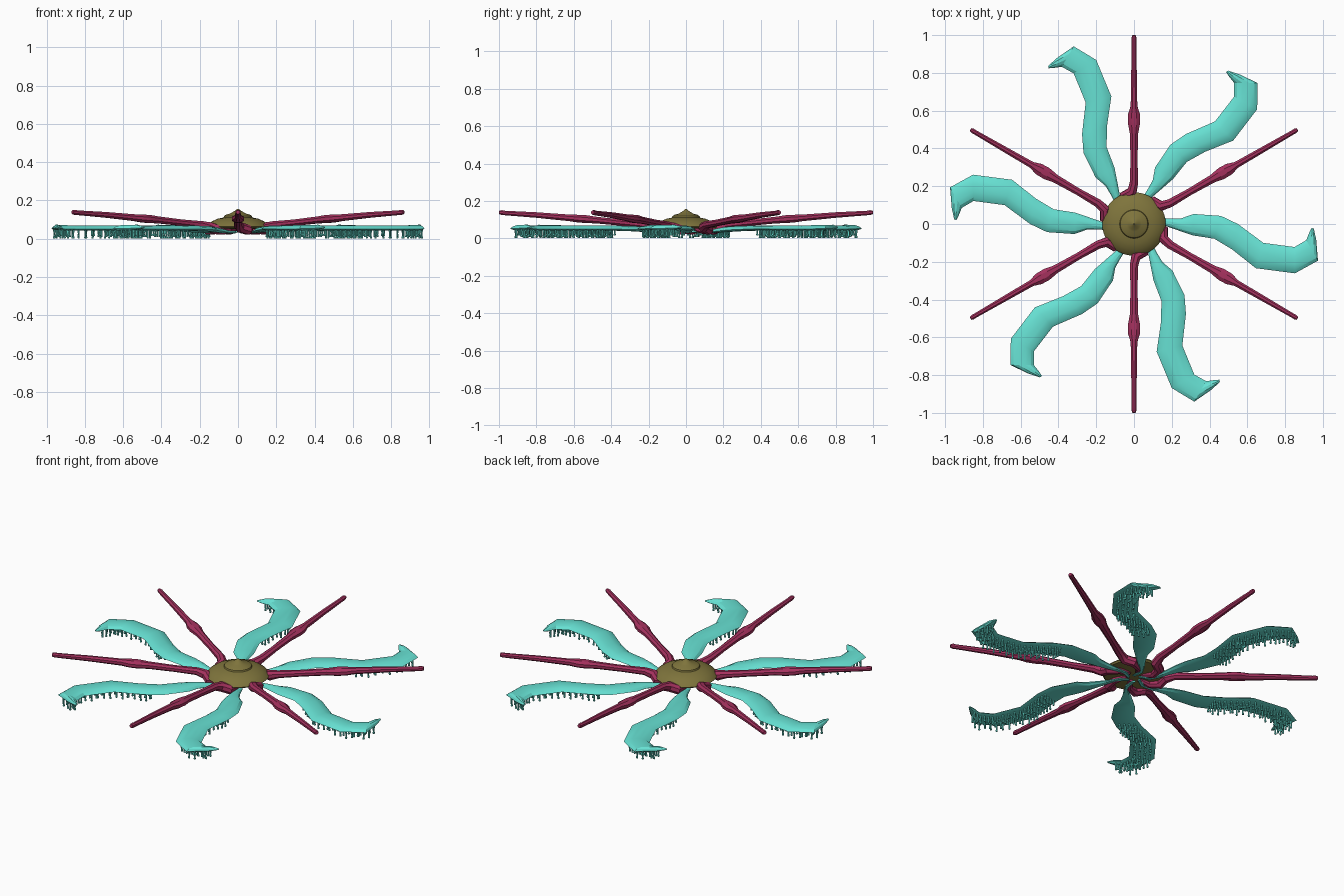
import bpy, bmesh, math
from mathutils import Vector

if "Cube" in bpy.data.objects:
    bpy.data.objects.remove(bpy.data.objects["Cube"])


def material(name, rgb):
    m = bpy.data.materials.new(name)
    m.diffuse_color = (*rgb, 1)
    m.use_nodes = True
    m.node_tree.nodes["Principled BSDF"].inputs["Base Color"].default_value = m.diffuse_color
    return m


TEAL = material("teal", (0.135, 0.75, 0.65))
CRIMSON = material("crimson", (0.37, 0.03, 0.11))
OLIVE = material("olive", (0.21, 0.175, 0.045))


def loft(bm, rings):
    """Skin a list of point rings and cap both ends."""
    vs = [[bm.verts.new(p) for p in ring] for ring in rings]
    n = len(vs[0])
    for a, b in zip(vs, vs[1:]):
        for i in range(n):
            j = (i + 1) % n
            bm.faces.new((a[i], a[j], b[j], b[i]))
    bm.faces.new(vs[0][::-1])
    bm.faces.new(vs[-1])


def circle(c, r, d, n=8, flat=1):
    """Ring of n points around c, facing direction d, squashed upwards by flat."""
    d = Vector(d).normalized()
    side = d.cross(Vector((0, 0, 1)))
    if side.length < 1e-4:
        side = Vector((1, 0, 0))
    side.normalize()
    up = side.cross(d) * flat
    return [Vector(c) + r * (math.cos(a) * side + math.sin(a) * up)
            for a in (2 * math.pi * (i + 0.5) / n for i in range(n))]


def tube(bm, path, n=8):
    """Tube through (x, y, z, radius, optional flatness) points."""
    pts = [Vector(p[:3]) for p in path]
    rings = []
    for i, p in enumerate(pts):
        d = Vector()
        if i:
            d += (p - pts[i - 1]).normalized()
        if i < len(pts) - 1:
            d += (pts[i + 1] - p).normalized()
        rings.append(circle(p, path[i][3], d, n, path[i][4] if len(path[i]) > 4 else 1))
    loft(bm, rings)


def finish(bm, name, mat, copies=1, start=0, smooth=None):
    """Turn a bmesh into objects repeated around the z axis."""
    bmesh.ops.recalc_face_normals(bm, faces=bm.faces)
    mesh = bpy.data.meshes.new(name)
    bm.to_mesh(mesh)
    bm.free()
    mesh.materials.append(mat)
    for k in range(copies):
        ob = bpy.data.objects.new(f"{name}_{k + 1}" if copies > 1 else name, mesh)
        ob.rotation_euler.z = start + k * 2 * math.pi / copies
        bpy.context.collection.objects.link(ob)
        if smooth and k == 0:
            bpy.context.view_layer.objects.active = ob
            ob.select_set(True)
            bpy.ops.object.shade_smooth_by_angle(angle=math.radians(smooth))
            ob.select_set(False)


# Domed cap with stepped crown and pointed tip
bm = bmesh.new()
profile = [(0.02, 0.052), (0.12, 0.052), (0.16, 0.056), (0.168, 0.064), (0.16, 0.074),
           (0.135, 0.092), (0.105, 0.105), (0.076, 0.111), (0.073, 0.119),
           (0.06, 0.127), (0.04, 0.132), (0.03, 0.138), (0.014, 0.148), (0.004, 0.156)]
loft(bm, [circle((0, 0, z), r, (0, 0, 1), 32) for r, z in profile])
finish(bm, "cap", OLIVE, smooth=25)

# Straight jointed legs, with a kinked inner section under the cap
bm = bmesh.new()
tube(bm, [(0.03, 0.03, 0.052, 0.012), (0.09, 0.06, 0.042, 0.019), (0.15, 0.052, 0.046, 0.027),
          (0.172, 0.01, 0.06, 0.028), (0.22, 0, 0.073, 0.024, 0.85), (0.34, 0, 0.084, 0.02, 0.9),
          (0.48, 0, 0.098, 0.024, 0.8), (0.535, 0, 0.103, 0.035, 0.65),
          (0.58, 0, 0.106, 0.034, 0.65), (0.625, 0, 0.11, 0.019), (0.80, 0, 0.125, 0.016),
          (0.97, 0, 0.136, 0.013), (0.985, 0, 0.138, 0.014), (0.999, 0, 0.139, 0.01)])
finish(bm, "leg", CRIMSON, 6, math.pi / 6, smooth=30)

# Curved arms: (left x, left y, right x, right y, height of the rim)
ARM = [(0.03, 0.005, 0.03, -0.015, 0.036), (0.075, 0.035, 0.085, 0.012, 0.032),
       (0.13, 0.034, 0.128, 0.006, 0.032), (0.185, 0.029, 0.18, -0.015, 0.037),
       (0.25, 0.03, 0.24, -0.036, 0.042), (0.315, 0.053, 0.31, -0.06, 0.046),
       (0.46, 0.043, 0.425, -0.078, 0.050), (0.55, 0.0, 0.52, -0.135, 0.051),
       (0.685, -0.1, 0.645, -0.234, 0.051), (0.85, -0.122, 0.852, -0.261, 0.051),
       (0.912, -0.085, 0.974, -0.194, 0.052), (0.928, -0.045, 0.965, -0.085, 0.055),
       (0.94, -0.02, 0.952, -0.025, 0.058)]


def arm_section(x0, y0, x1, y1, z):
    a, b = Vector((x0, y0, z)), Vector((x1, y1, z))
    h = min(0.02, 0.35 * (b - a).length)
    shape = [(0, 0), (0.13, 0.6), (0.35, 0.95), (0.65, 0.95), (0.87, 0.6), (1, 0),
             (0.8, -0.4), (0.2, -0.4)]
    return [a.lerp(b, t) + Vector((0, 0, k * h)) for t, k in shape]


bm = bmesh.new()
loft(bm, [arm_section(*row) for row in ARM])
finish(bm, "arm", TEAL, 6, smooth=22)

# Rows of stalked suckers below the outer half of each arm
bm = bmesh.new()
for seg, first, steps in ((6, 2, 4), (7, 0, 5), (8, 0, 5), (9, 0, 4), (10, 0, 2)):
    for s in range(first, steps):
        f = (s + 0.5) / steps
        x0, y0, x1, y1, z = [p + (q - p) * f for p, q in zip(ARM[seg], ARM[seg + 1])]
        for row in range(4):
            t = 0.2 + 0.6 * row / 3
            x, y = x0 + (x1 - x0) * t, y0 + (y1 - y0) * t
            low = 0.001 + 0.007 * ((s + row) % 3)
            tube(bm, [(x, y, z, 0.006), (x, y, low + 0.014, 0.004),
                      (x, y, low + 0.006, 0.006), (x, y, low, 0.005)], 6)
finish(bm, "suckers", TEAL, 6)
